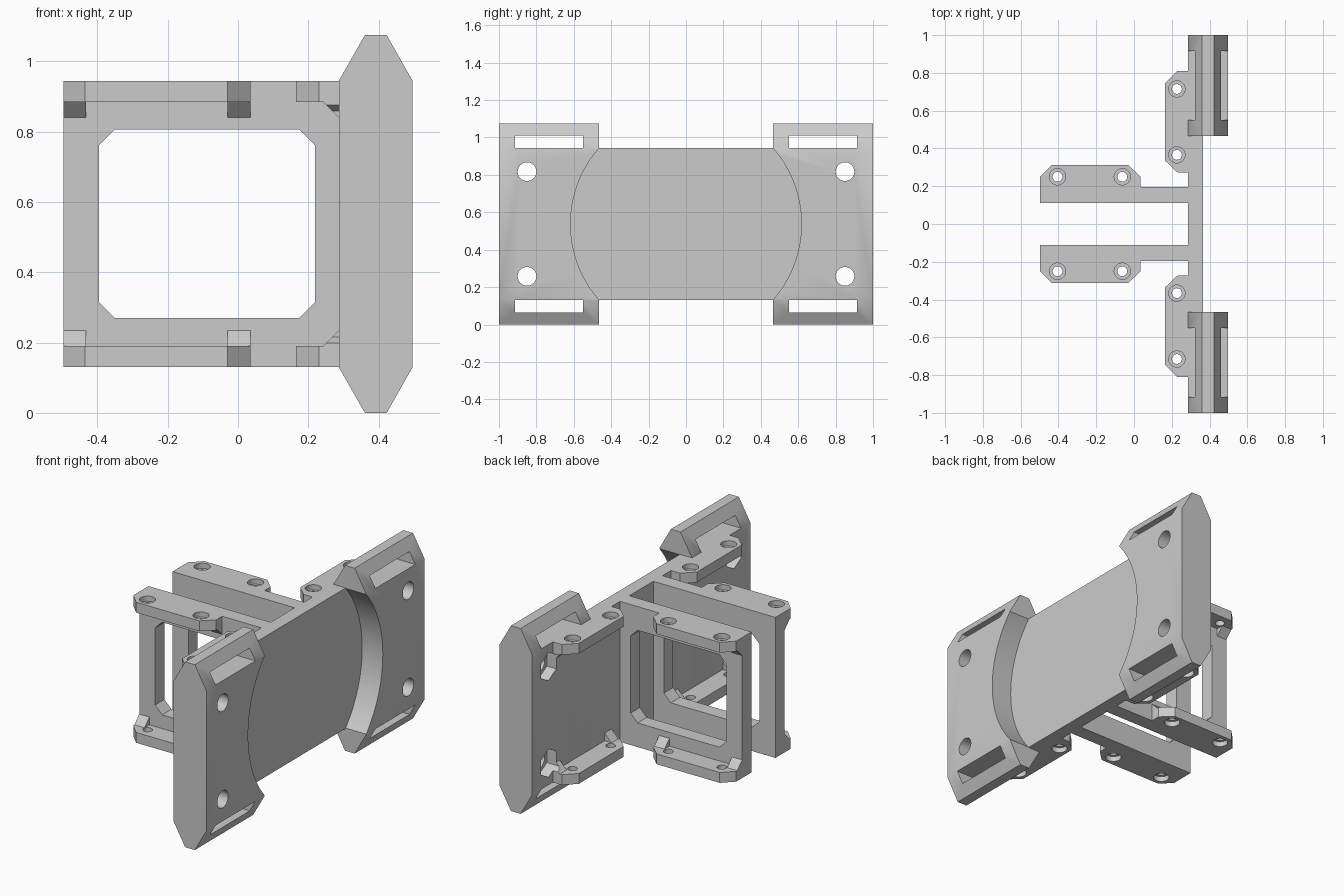
import bpy, bmesh, math

if "Cube" in bpy.data.objects:
    bpy.data.objects.remove(bpy.data.objects["Cube"])

grey = bpy.data.materials.new("plain grey")
grey.use_nodes = True
COLOUR = (0.6, 0.6, 0.6, 1)
grey.diffuse_color = COLOUR
grey.node_tree.nodes["Principled BSDF"].inputs["Base Color"].default_value = COLOUR

MID = 0.5375           # mid height
BOT, TOP = 0.13, 0.945  # plate edges
LIP = 0.885            # underside of the upper flanges
BACK, FACE, OUT = 0.287, 0.365, 0.497  # x of plate back, plate face, pad face
END = -0.497


def prism(name, points, axis, lo, hi):
    """Extrude a 2D outline along an axis; the outline uses the other two axes in order."""
    bm = bmesh.new()

    def ring(d):
        out = []
        for p in points:
            co = list(p)
            co.insert("xyz".index(axis), d)
            out.append(bm.verts.new(co))
        return out
    a, b = ring(lo), ring(hi)
    bm.faces.new(a)
    bm.faces.new(b)
    n = len(a)
    for i in range(n):
        j = (i + 1) % n
        bm.faces.new((a[i], a[j], b[j], b[i]))
    bmesh.ops.recalc_face_normals(bm, faces=bm.faces)
    mesh = bpy.data.meshes.new(name)
    bm.to_mesh(mesh)
    bm.free()
    mesh.materials.append(grey)
    ob = bpy.data.objects.new(name, mesh)
    bpy.context.collection.objects.link(ob)
    return ob


def circle(u, v, r, n=32, turn=0.0):
    return [(u + r * math.cos(turn + math.tau * i / n),
             v + r * math.sin(turn + math.tau * i / n)) for i in range(n)]


def rect(u0, u1, v0, v1, c=0.0):
    if not c:
        return [(u0, v0), (u1, v0), (u1, v1), (u0, v1)]
    return [(u0 + c, v0), (u1 - c, v0), (u1, v0 + c), (u1, v1 - c),
            (u1 - c, v1), (u0 + c, v1), (u0, v1 - c), (u0, v0 + c)]


def cut(ob, cutters):
    for c in cutters:
        c.hide_render = True
        m = ob.modifiers.new("cut", "BOOLEAN")
        m.operation, m.solver, m.object = "DIFFERENCE", "EXACT", c
        with bpy.context.temp_override(object=ob, active_object=ob):
            bpy.ops.object.modifier_apply(modifier=m.name)
        bpy.data.objects.remove(c)


def flip(points, index, sign, centre=0.0):
    """Mirror one coordinate of an outline about a centre when sign is negative."""
    return [tuple(centre + sign * (v - centre) if i == index else v
                  for i, v in enumerate(p)) for p in points]


def span(lo, hi, sign, centre=0.0):
    return sorted(centre + sign * (v - centre) for v in (lo, hi))


def flange(name, outline, holes, sy, sz):
    """Flat screw lip with counterbored holes."""
    ob = prism(name, flip(outline, 1, sy), "z", *span(LIP, TOP, sz, MID))
    cutters = []
    for x, y in holes:
        cutters.append(prism("hole", circle(x, sy * y, 0.026), "z", *span(LIP - .1, TOP + .1, sz, MID)))
        cutters.append(prism("counterbore", circle(x, sy * y, 0.043), "z", *span(TOP - .03, TOP + .1, sz, MID)))
    cut(ob, cutters)


# Middle plate
prism("centre_plate", rect(BACK, FACE, BOT, TOP), "y", -0.465, 0.465)

pad_outline = [(BACK, BOT), (0.361, 0), (0.423, 0), (OUT, BOT),
               (OUT, TOP), (0.423, 2 * MID), (0.361, 2 * MID), (BACK, TOP)]
arm_lip = [(END, 0.195), (0.035, 0.195), (0.035, 0.25), (-0.03, 0.312),
           (-0.435, 0.312), (END, 0.25)]
wing_lip = [(BACK, 0.273), (0.23, 0.273), (0.165, 0.335), (0.165, 0.747),
            (0.23, 0.81), (BACK, 0.81)]

for sy, side in ((1, "back"), (-1, "front")):
    # End pad with round recess, strap slots, bolt holes and nut pockets
    pad = prism(side + "_end_pad", pad_outline, "y", *span(0.465, 1, sy))
    cutters = [prism("recess", circle(0, MID, 0.617, 128), "x", FACE, 0.7)]
    for sz in (1, -1):
        z = MID + sz * 0.28
        slot = flip(flip(rect(0.55, 0.915, TOP, 1.01), 0, sy), 1, sz, MID)
        cutters += [prism("strap_slot", slot, "x", 0.1, 0.7),
                    prism("bolt_hole", circle(sy * 0.85, z, 0.05), "x", 0.1, 0.7),
                    prism("nut_pocket", circle(sy * 0.85, z, 0.082, 6, math.pi / 6), "x", 0.1, BACK + 0.06)]
    cut(pad, cutters)

    # Arm with a chamfered window
    arm = prism(side + "_arm", rect(END, BACK, BOT, TOP), "y", *span(0.11, 0.195, sy))
    cut(arm, [prism("window", rect(-0.395, 0.219, 0.27, 0.807, 0.045), "y", *span(0, 0.3, sy))])

    for sz, level in ((1, "upper"), (-1, "lower")):
        tag = level + "_" + side
        flange(tag + "_arm_flange", arm_lip, [(-0.405, 0.25), (-0.062, 0.25)], sy, sz)
        flange(tag + "_wing_flange", wing_lip, [(0.227, 0.366), (0.227, 0.715)], sy, sz)

        # Small triangular braces inside both ends of each flange
        brace = flip(flip([(0.195, LIP), (0.24, LIP), (0.195, 0.84)], 0, sy), 1, sz, MID)
        for x in (END, -0.03):
            prism(tag + "_arm_brace", brace, "x", x, x + 0.065)
        brace = flip([(BACK, LIP), (BACK - 0.045, LIP), (BACK, 0.84)], 1, sz, MID)
        for y in (0.273, 0.747):
            wing_brace = prism(tag + "_wing_brace", brace, "y", *span(y, y + 0.063, sy))
            if y > 0.5:
                pocket = circle(sy * 0.85, MID + sz * 0.28, 0.082, 6, math.pi / 6)
                cut(wing_brace, [prism("nut_clearance", pocket, "x", 0.1, 0.4)])

# Smooth round walls, keep edges sharp
bpy.ops.object.select_all(action="DESELECT")
for ob in bpy.context.scene.objects:
    if ob.type == "MESH":
        ob.select_set(True)
        bpy.context.view_layer.objects.active = ob
bpy.ops.object.shade_smooth_by_angle(angle=math.radians(30))
